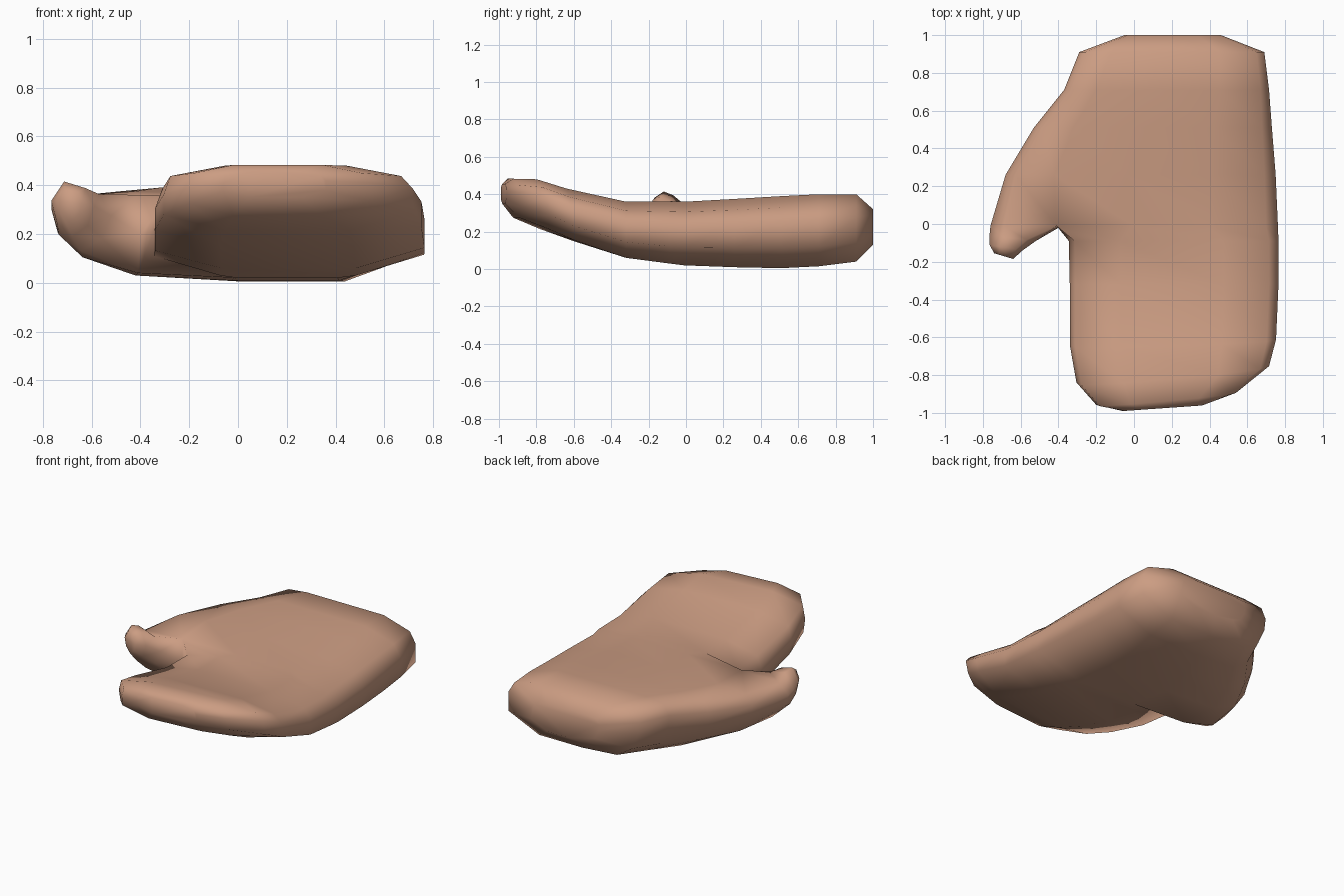
import bpy, bmesh

if "Cube" in bpy.data.objects:
    bpy.data.objects.remove(bpy.data.objects["Cube"])

skin = bpy.data.materials.new("tan skin")
skin.diffuse_color = (0.60, 0.335, 0.225, 1)
skin.use_nodes = True
skin.node_tree.nodes["Principled BSDF"].inputs["Base Color"].default_value = skin.diffuse_color
bm = bmesh.new()


def ring(points):
    return [bm.verts.new(p) for p in points]


def bridge(a, b):
    n = len(a)
    for i in range(n):
        j = (i + 1) % n
        bm.faces.new((a[i], a[j], b[j], b[i]))


# palm cross-section, including the thumb base on the left
def palm(y, xl, xc, xr, zb, zt):
    s = (xr - xl) / 1.2
    h, w = zt - zb, xc - xl
    return ring([
        (xl + .2 * w, y, zt - .04 * h), (xc, y, zt), (xc + .32 * s, y, zt), (xr - .29 * s, y, zt),
        (xr - .05 * s, y, zt - .16 * h), (xr, y, zb + .65 * h), (xr, y, zb + .28 * h),
        (xr - .28 * s, y, zb), (xc + .32 * s, y, zb), (xc, y, zb + .02),
        (xl + .35 * w, y, zb + .25 * h), (xl + .06 * w, y, zb + .55 * h), (xl, y, zb + .78 * h)])


# mitten-like finger block cross-section, its tip slanting back to the right
def fingers(y, xl, xr, zb, zt, lean, skew):
    s = (xr - xl) / 1.1
    h = zt - zb
    pts = [(xl + .03 * s, .84), (xl + .27 * s, 1), (xr - .29 * s, 1), (xr - .05 * s, .84),
           (xr, .65), (xr, .28), (xr - .28 * s, 0), (xl + .27 * s, 0), (xl, .24), (xl, .55)]
    return ring([(x, y + skew * (x - .2) + lean * (.5 - f), zb + f * h) for x, f in pts])


# thumb cross-section, matching the seven root points
def thumb(y, xl, xr, zb, zt):
    w, h = xr - xl, zt - zb
    pts = [(.3, 1), (.8, .88), (1, .55), (.85, .2), (.5, 0), (.13, .25), (0, .65)]
    return ring([(xl + u * w, y - .03 * u, zb + v * h) for u, v in pts])


palm_rows = [(1, -.05, .05, .46, .13, .32), (.91, -.29, -.12, .69, .04, .40),
             (.71, -.37, -.2, .715, .015, .40), (.51, -.53, -.32, .73, .005, .39),
             (.26, -.68, -.42, .75, .01, .375), (-.01, -.76, -.41, .762, .02, .36)]
rows = [palm(*r) for r in palm_rows]
bm.faces.new(rows[0])
for a, b in zip(rows, rows[1:]):
    bridge(a, b)
root = rows[-1]
crotch = bm.verts.new((-.40, -.02, .2))

# fingers curl upward from the palm
prev = root[1:10] + [crotch]
for r in [(-.09, -.345, .765, .03, .36, 0, 0), (-.32, -.34, .765, .06, .36, 0, 0),
          (-.62, -.34, .752, .15, .43, .05, .03), (-.79, -.305, .715, .215, .48, .06, .09),
          (-.92, -.2, .54, .275, .483, .03, .09), (-.972, -.06, .36, .35, .455, 0, .07)]:
    cur = fingers(*r)
    bridge(prev, cur)
    prev = cur
bm.faces.new(prev)

# thumb
prev = [root[0], root[1], crotch, root[9], root[10], root[11], root[12]]
for r in [(-.06, -.765, -.52, .13, .395), (-.11, -.765, -.59, .19, .415), (-.155, -.74, -.64, .25, .385)]:
    cur = thumb(*r)
    bridge(prev, cur)
    prev = cur
bm.faces.new(prev)

bmesh.ops.recalc_face_normals(bm, faces=bm.faces)
for f in bm.faces:
    f.smooth = True

mesh = bpy.data.meshes.new("mitten_hand")
bm.to_mesh(mesh)
bm.free()
mesh.materials.append(skin)
hand = bpy.data.objects.new("mitten_hand", mesh)
bpy.context.collection.objects.link(hand)
